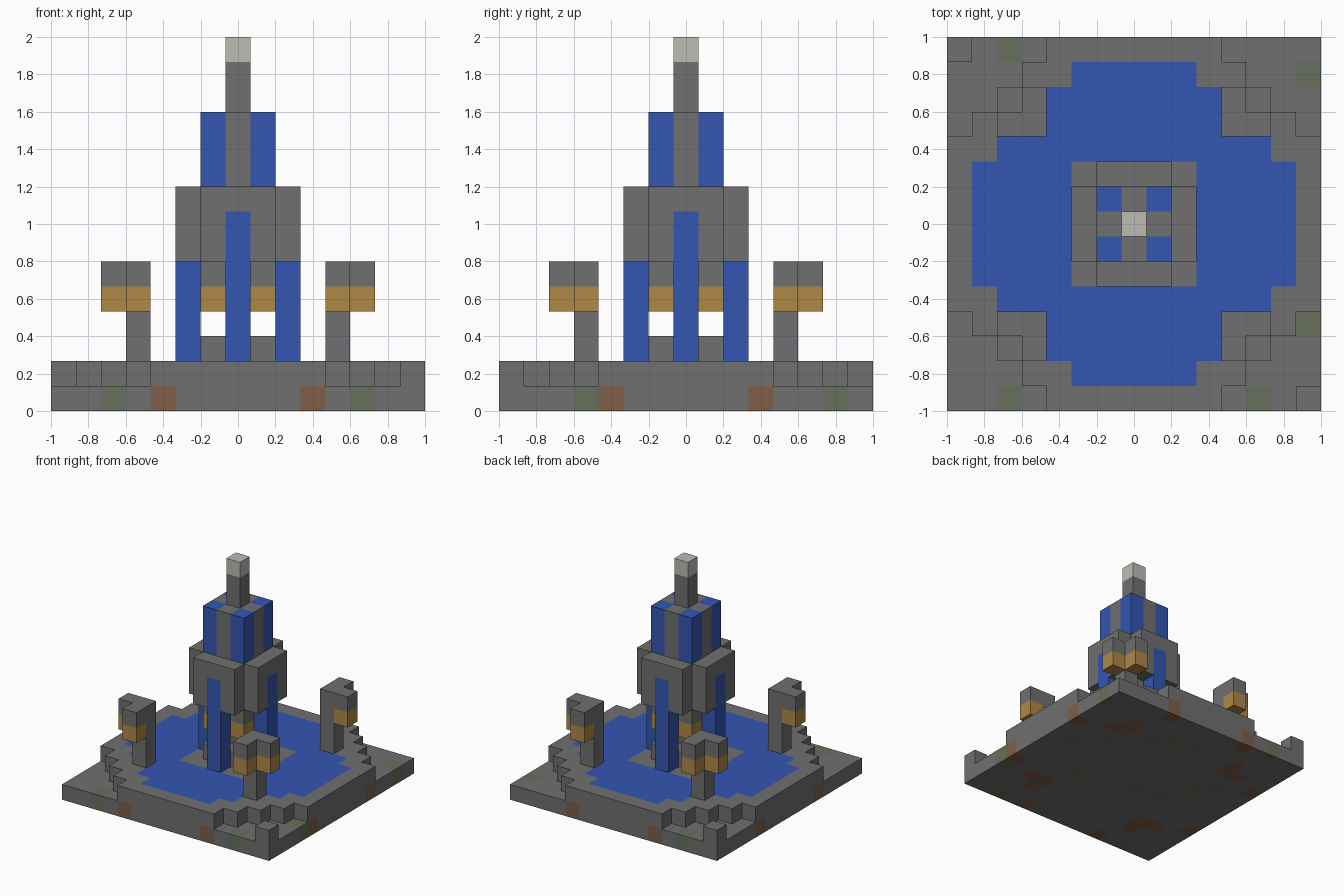
import bpy
import bmesh
from mathutils import Vector

U = 2 / 15  # edge length of one block

cube = bpy.data.objects.get("Cube")
if cube:
    bpy.data.objects.remove(cube, do_unlink=True)


def material(name, color):
    m = bpy.data.materials.new(name)
    m.use_nodes = True
    m.diffuse_color = (*color, 1)
    bsdf = next(n for n in m.node_tree.nodes if n.type == 'BSDF_PRINCIPLED')
    bsdf.inputs["Base Color"].default_value = (*color, 1)
    bsdf.inputs["Roughness"].default_value = 0.9
    return m


STONE = material("stone grey", (0.162, 0.160, 0.165))
BLUE = material("water blue", (0.034, 0.093, 0.445))
AMBER = material("lamp amber", (0.434, 0.246, 0.061))
PALE = material("pale stone", (0.521, 0.497, 0.451))
MOSS = material("moss green", (0.138, 0.162, 0.107))
RUST = material("rust brown", (0.209, 0.112, 0.065))

DIRECTIONS = [Vector(s * c for c in axis)
              for axis in ((1, 0, 0), (0, 1, 0), (0, 0, 1)) for s in (1, -1)]


def blocks(name, plan, low, high, mats, pick=lambda i, j: 0):
    """Outer shell of the plan cells (i, j) stacked from layer low to high."""
    cells = {(i, j, k) for i, j in plan for k in range(low, high + 1)}
    bm = bmesh.new()
    for cell in sorted(cells):
        centre = Vector(cell) + Vector((0, 0, 0.5))
        for d in DIRECTIONS:
            if tuple(int(c) for c in Vector(cell) + d) in cells:
                continue
            a = Vector((d.y, d.z, d.x))
            b = d.cross(a)
            corners = [centre + (d + p * a + q * b) / 2
                       for p, q in ((1, 1), (-1, 1), (-1, -1), (1, -1))]
            face = bm.faces.new([bm.verts.new(c * U) for c in corners])
            face.material_index = pick(cell[0], cell[1])
    bmesh.ops.remove_doubles(bm, verts=bm.verts, dist=U / 100)
    mesh = bpy.data.meshes.new(name)
    bm.to_mesh(mesh)
    bm.free()
    for m in mats:
        mesh.materials.append(m)
    obj = bpy.data.objects.new(name, mesh)
    bpy.context.collection.objects.link(obj)
    return obj


def square(r):
    return {(i, j) for i in range(-r, r + 1) for j in range(-r, r + 1)}


# Foundation slab with mossy and rusty blocks
moss = {(-5, 7), (-5, -7), (5, -7), (7, 6), (7, -4), (6, 1), (4, 2), (2, 4),
        (1, 5), (-1, 5), (3, -2), (-1, -1), (-4, 1), (-5, 2), (-3, -1)}


def slab_color(i, j):
    if (i, j) in moss:
        return 1
    edges = sorted((abs(i), abs(j)))
    return 2 if edges in ([3, 7], [4, 4], [4, 5]) else 0


blocks("foundation", square(7), 0, 0, [STONE, MOSS, RUST], slab_color)

# Pool water inside a stepped stone rim, with a paved centre
REACH = [6, 6, 6, 5, 3, 3, 2, -1]
inside = {(i, j) for i, j in square(7) if abs(i) <= REACH[abs(j)]}
stepped = {(i, j) for i, j in square(7) if abs(i) + abs(j) <= 10}
blocks("pool_water", inside - square(2), 1, 1, [BLUE])
blocks("pool_rim", stepped - inside, 1, 1, [STONE])
blocks("centre_paving", square(2), 1, 1, [STONE])

# Raised corner stones on one diagonal
for s, label in ((1, "front"), (-1, "back")):
    blocks(label + "_corner_stone", {(7 * s, -7 * s)}, 1, 1, [STONE])

# Lamp posts, each with two lamps under caps
for sx, side in ((1, "left"), (-1, "right")):
    for sy, end in ((1, "back"), (-1, "front")):
        name = f"{end}_{side}_"
        arms = {(5 * sx, 4 * sy), (4 * sx, 5 * sy)}
        blocks(name + "lamp_post", {(4 * sx, 4 * sy)}, 2, 5, [STONE])
        blocks(name + "lamps", arms, 4, 4, [AMBER])
        blocks(name + "lamp_caps", arms, 5, 5, [STONE])
        # Lantern hanging inside the tower
        blocks(name + "tower_lantern", {(sx, sy)}, 4, 4, [AMBER])

# Tower base, core and lantern ceiling
blocks("tower_base", square(1), 2, 2, [STONE])
blocks("tower_core", {(0, 0)}, 3, 4, [STONE])
blocks("lantern_ceiling", square(1), 5, 5, [STONE])

# Blue streams falling down the four sides
streams = {(0, 2), (0, -2), (2, 0), (-2, 0)}
blocks("tower_streams", streams, 2, 7, [BLUE])

# Cross-shaped tower body around the streams
cross = {(i, j) for i, j in square(2) if abs(i) + abs(j) < 4}
blocks("tower_body", cross - streams, 6, 7, [STONE])
blocks("tower_body_top", cross, 8, 8, [STONE])

# Upper tower with blue corners, then the spire and its tip
blocks("upper_tower", square(1), 9, 11, [STONE, BLUE],
       lambda i, j: 1 if i and j else 0)
blocks("spire", {(0, 0)}, 12, 13, [STONE])
blocks("spire_tip", {(0, 0)}, 14, 14, [PALE])
